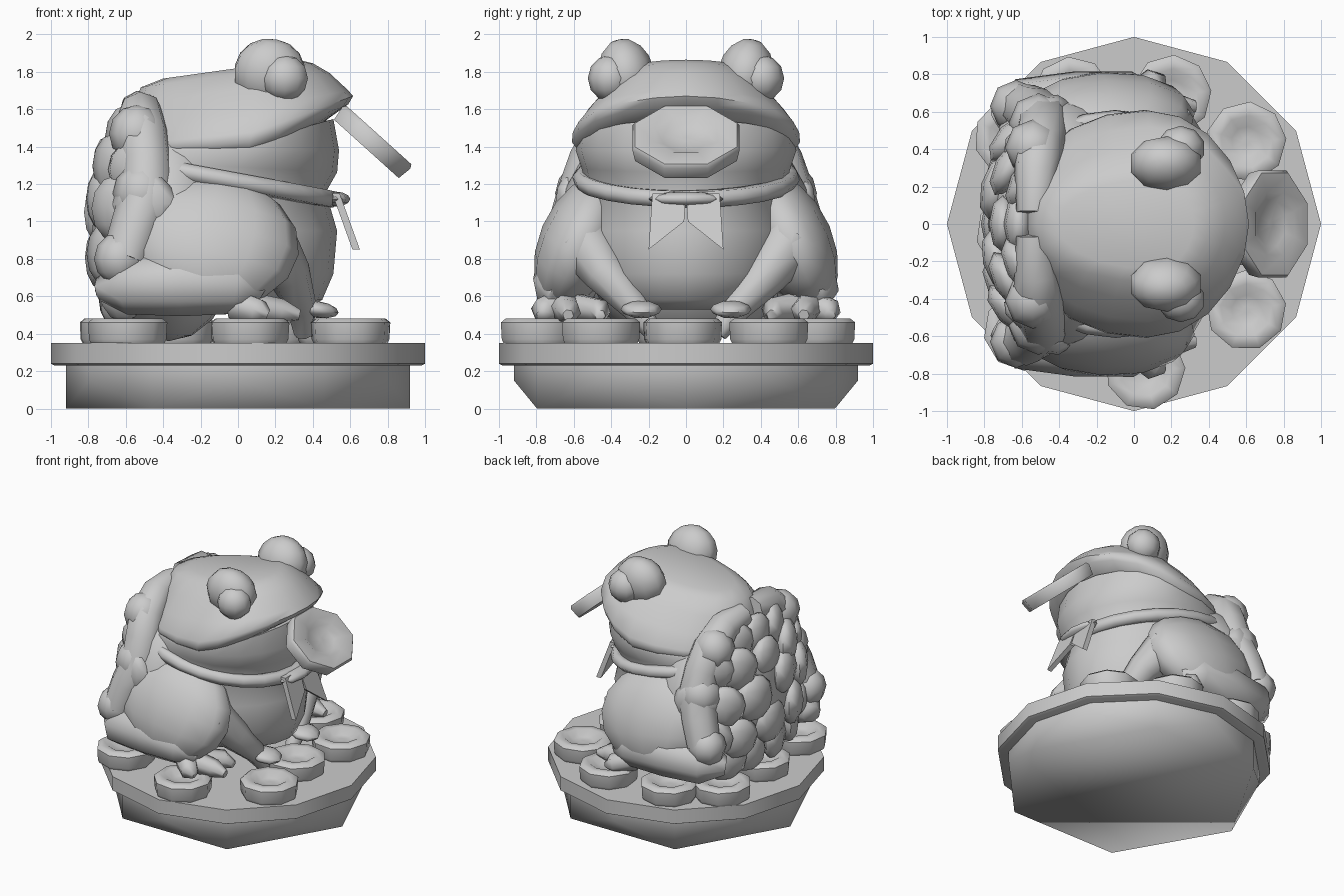
import bpy, bmesh, math, random
from mathutils import Vector, Matrix

if "Cube" in bpy.data.objects:
    bpy.data.objects.remove(bpy.data.objects["Cube"])

random.seed(4)
TAU = 2 * math.pi


def finish(name, bm, angle=50):
    bmesh.ops.recalc_face_normals(bm, faces=bm.faces)
    me = bpy.data.meshes.new(name)
    bm.to_mesh(me)
    bm.free()
    ob = bpy.data.objects.new(name, me)
    bpy.context.collection.objects.link(ob)
    bpy.ops.object.select_all(action='DESELECT')
    ob.select_set(True)
    bpy.context.view_layer.objects.active = ob
    bpy.ops.object.shade_smooth_by_angle(angle=math.radians(angle))
    return ob


def loft(name, rings, angle=50):
    bm = bmesh.new()
    vs = [[bm.verts.new(p) for p in r] for r in rings]
    n = len(vs[0])
    for a, b in zip(vs, vs[1:]):
        for i in range(n):
            j = (i + 1) % n
            bm.faces.new((a[i], a[j], b[j], b[i]))
    bm.faces.new(vs[0])
    bm.faces.new(vs[-1])
    return finish(name, bm, angle)


def ellipsoid(name, loc, radii, rot=(0, 0, 0), seg=12, rings=8):
    bm = bmesh.new()
    m = (Matrix.Translation(loc) @ Matrix.Rotation(rot[2], 4, 'Z') @ Matrix.Rotation(rot[0], 4, 'X')
         @ Matrix.Rotation(rot[1], 4, 'Y') @ Matrix.Diagonal((*radii, 1)))
    bmesh.ops.create_uvsphere(bm, u_segments=seg, v_segments=rings, radius=1, matrix=m)
    return finish(name, bm, 65)


def tube(name, path, n=8):
    # path of (x, y, z, radius)
    pts = [Vector(p[:3]) for p in path]
    rings = []
    for i, p in enumerate(pts):
        t = pts[min(i + 1, len(pts) - 1)] - pts[max(i - 1, 0)]
        x = t.cross(Vector((1, 0.2, 0.1)) if abs(t.x) < abs(t.z) else Vector((0.1, 0.2, 1))).normalized()
        y = t.cross(x).normalized()
        rings.append([p + path[i][3] * (x * math.cos(TAU * k / n) + y * math.sin(TAU * k / n))
                      for k in range(n)])
    return loft(name, rings, 65)


def lathe(name, profile, n, matrix, phase=0, angle=50):
    return loft(name, [[matrix @ Vector((r * math.cos(TAU * (k + phase) / n),
                                         r * math.sin(TAU * (k + phase) / n), z))
                        for k in range(n)] for r, z in profile], angle)


# round plinth: twelve-sided slab over a block that narrows to a hexagon
lathe("base_slab", [(0.98, 0.23), (1, 0.24), (1, 0.35)], 12, Matrix())
bm = bmesh.new()
for k in range(12):
    c, s = 0.92 * math.cos(TAU * k / 12), 0.92 * math.sin(TAU * k / 12)
    bm.verts.new((c, s, 0.24))
    bm.verts.new((c, s, 0.15 if k % 2 else 0))
bmesh.ops.convex_hull(bm, input=bm.verts)
finish("base_block", bm, 60)

# dished coins lying on the plinth
coin = [(0.20, 0), (0.21, 0.02), (0.215, 0.11), (0.19, 0.13), (0.14, 0.13), (0.08, 0.09), (0.02, 0.09)]
for x, y in [(0.6, -0.46), (0.6, 0.44), (0.53, -0.02), (0.2, 0.69), (0.06, -0.78), (-0.33, 0.68),
             (-0.64, 0.46), (-0.63, -0.05), (-0.59, -0.57)]:
    lathe("floor_coin", coin, 9, Matrix.Translation((x, y, 0.35)), random.random())


# egg-shaped ring: z at x=0, tilt, back x, front x, half width, widest x, forward upturn
def egg(z, tilt, x0, x1, w, wx, bend=0, n=20):
    out = []
    for k in range(n):
        c, s = math.cos(TAU * k / n), math.sin(TAU * k / n)
        s = math.copysign(abs(s) ** (1.08 if c > 0 else 0.85), s)
        x = wx + (x1 - wx if c > 0 else wx - x0) * c
        out.append((x, w * s, z + tilt * x + bend * max(0, x - 0.1)))
    return out


# belly, throat and lower jaw
loft("toad_body", [egg(*r) for r in [
    (0.53, 0, -0.55, 0.34, 0.34, -0.1), (0.58, 0, -0.66, 0.45, 0.46, -0.1),
    (0.72, 0, -0.74, 0.51, 0.53, -0.1), (0.95, 0, -0.78, 0.53, 0.56, -0.1),
    (1.18, -0.05, -0.75, 0.47, 0.53, -0.1), (1.29, -0.05, -0.72, 0.53, 0.56, 0),
    (1.38, 0, -0.67, 0.54, 0.59, 0.05), (1.43, 0.03, -0.63, 0.51, 0.58, 0.08, 0.25)]], 65)
# head with overhanging, upturned snout
loft("toad_head", [egg(*r) for r in [
    (1.36, 0.03, -0.6, 0.47, 0.56, 0.06, 0.45), (1.42, 0.06, -0.61, 0.59, 0.61, 0.06, 0.35),
    (1.47, 0.1, -0.61, 0.615, 0.605, 0.08, 0.27), (1.59, 0.17, -0.59, 0.59, 0.52, 0.08, 0.02),
    (1.71, 0.17, -0.56, 0.49, 0.41, 0.1), (1.79, 0.14, -0.52, 0.4, 0.31, 0.12),
    (1.82, 0.14, -0.4, 0.32, 0.24, 0.12)]], 65)

# hunched back covered in broad warts
back_c, back_r = Vector((-0.37, 0, 0.98)), Vector((0.40, 0.68, 0.62))
ellipsoid("back_hump", back_c, back_r, seg=16, rings=10)
for lat, count in ((-36, 4), (-15, 5), (8, 6), (31, 5), (52, 3)):
    for k in range(count):
        a = math.radians(180 + (k - (count - 1) / 2) * 29)
        e = math.radians(lat + random.uniform(-4, 4))
        d = Vector((math.cos(a) * math.cos(e), math.sin(a) * math.cos(e), math.sin(e)))
        d = Vector([math.copysign(abs(v) ** 0.85, v) for v in d])
        r = random.uniform(0.15, 0.18)
        ellipsoid("wart", back_c + d * back_r * 0.93, (r * 0.5, r, r), (0, 0, a), 8, 6)

for s in (-1, 1):
    # bulging eyes
    ellipsoid("eye_socket", (0.17, s * 0.32, 1.79), (0.2, 0.15, 0.19), (s * -0.2, 0.2, 0), seg=10)
    ellipsoid("eyeball", (0.25, s * 0.405, 1.765), (0.13, 0.12, 0.125), seg=10, rings=6)

    # lumpy shoulder ridge running down the flank
    ridge = [(-0.53, s * 0.06, 1.6, 0.1), (-0.52, s * 0.27, 1.58, 0.12), (-0.51, s * 0.41, 1.47, 0.14),
             (-0.49, s * 0.49, 1.32, 0.14), (-0.48, s * 0.54, 1.15, 0.15), (-0.54, s * 0.6, 0.98, 0.14),
             (-0.6, s * 0.63, 0.8, 0.13)]
    tube("shoulder_ridge", ridge)
    for x, y, z, r in ridge[2::2]:
        ellipsoid("ridge_wart", (x - 0.03, y, z), (r + 0.01, r + 0.01, r * 1.1), seg=8, rings=6)

    # folded hind leg: thigh, shin, foot
    ellipsoid("hind_thigh", (-0.15, s * 0.565, 0.89), (0.48, 0.22, 0.38), (s * 0.4, 0.15, 0))
    tube("hind_shin", [(-0.73, s * 0.54, 0.64, 0.07), (-0.6, s * 0.62, 0.66, 0.16),
                       (-0.3, s * 0.64, 0.67, 0.18), (0.0, s * 0.66, 0.66, 0.16),
                       (0.12, s * 0.66, 0.59, 0.08)])
    for dx, y in ((0.16, 0.77), (0.33, 0.63), (0.28, 0.46)):
        tube("hind_toe", [(0, s * 0.66, 0.55, 0.09), (dx * 0.7, s * y, 0.52, 0.07),
                          (dx, s * y, 0.5, 0.03)], 6)

    # front arm slanting in to a small hand
    tube("front_arm", [(0.16, s * 0.54, 0.88, 0.16), (0.27, s * 0.43, 0.72, 0.12),
                       (0.34, s * 0.27, 0.54, 0.08), (0.35, s * 0.17, 0.4, 0.05)])
    ellipsoid("front_hand", (0.42, s * 0.24, 0.53), (0.12, 0.11, 0.045), (0, 0.15, 0), 8, 6)

    # pointed ribbon tails, thin slanted prisms
    outline = [(0, 1.15), (0.18, 1.15), (0.2, 0.85), (0.01, 1.0)]
    loft("ribbon_tail", [[(0.5 + dx + (1.16 - z) * 0.36, s * y, z) for y, z in outline]
                         for dx in (0, 0.04)], 30)

# collar draped across the throat, with its knot
tube("collar", [(-0.1 + 0.59 * math.cos(a), 0.56 * math.sin(a), 1.23 - 0.11 * math.cos(a), 0.05)
                for a in [math.radians(d) for d in range(-120, 121, 15)]], 6)
ellipsoid("collar_knot", (0.52, 0, 1.12), (0.08, 0.2, 0.04), seg=8, rings=6)

# large coin held in the mouth, tilted forward
tilt = (Matrix.Translation((0.72, 0, 1.425)) @ Matrix.Rotation(math.radians(42), 4, 'Y')
        @ Matrix.Diagonal((0.9, 1.05, 1, 1)))
lathe("mouth_coin", [(0.28, -0.05), (0.295, 0.03), (0.28, 0.05), (0.17, 0.05), (0.12, 0.02),
                     (0.02, 0.02)], 8, tilt, 0.5)
